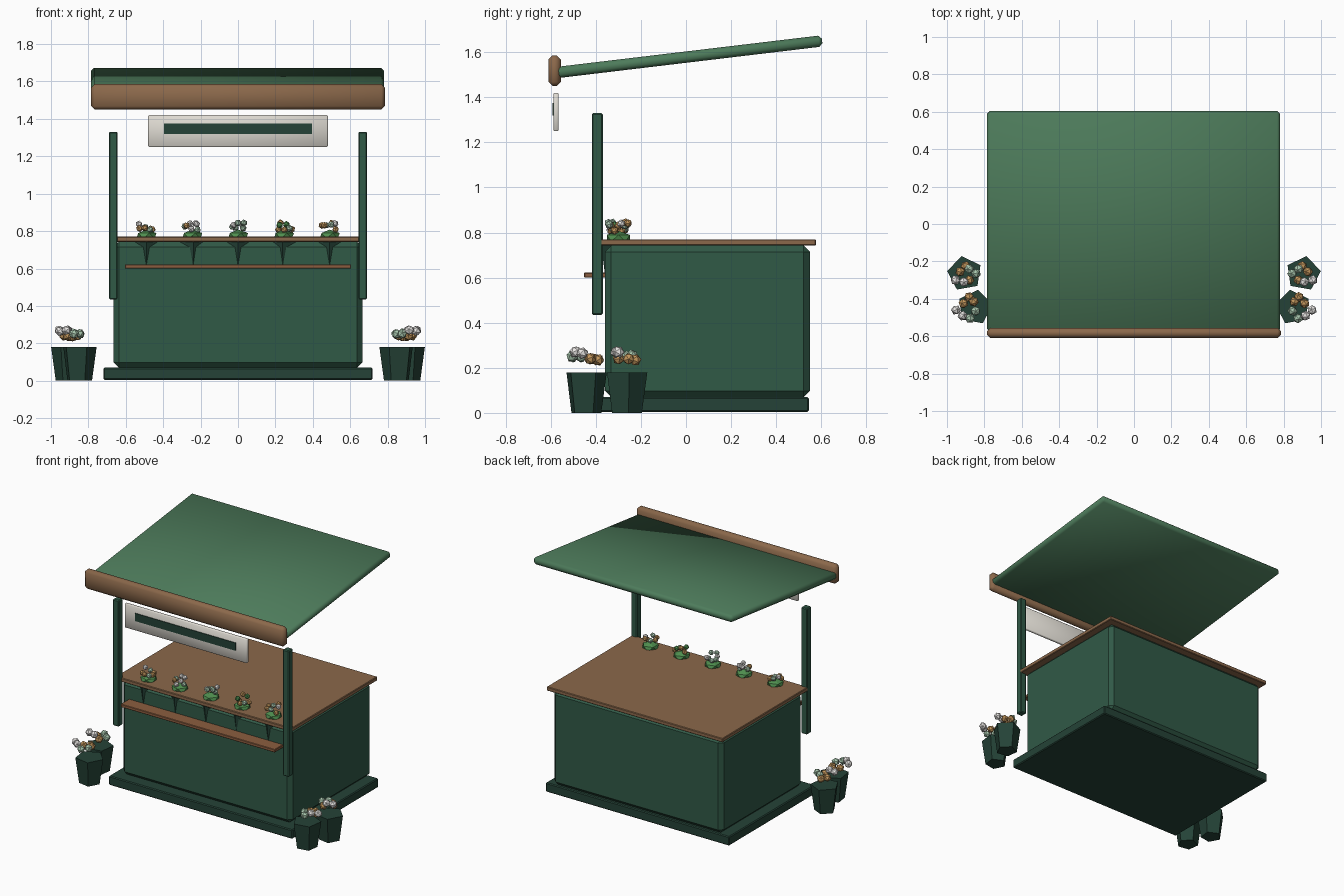
import bpy, bmesh, math, random
from mathutils import Matrix, Vector

if "Cube" in bpy.data.objects:
    bpy.data.objects.remove(bpy.data.objects["Cube"])

random.seed(4)

def mat(name, r, g, b):
    m = bpy.data.materials.new(name)
    m.diffuse_color = (r, g, b, 1)
    m.use_nodes = True
    m.node_tree.nodes["Principled BSDF"].inputs["Base Color"].default_value = m.diffuse_color
    return m

GREEN = mat("painted_green", 0.03, 0.10, 0.062)
DARK = mat("dark_green", 0.018, 0.055, 0.038)
ROOF = mat("awning_green", 0.075, 0.20, 0.105)
WOOD = mat("wood", 0.26, 0.14, 0.07)
RED_WOOD = mat("red_wood", 0.26, 0.11, 0.05)
CREAM = mat("cream", 0.74, 0.71, 0.65)
LEAF = mat("leaf", 0.08, 0.28, 0.08)
ORANGE = mat("orange_petal", 0.55, 0.31, 0.11)
WHITE = mat("white_petal", 0.82, 0.80, 0.78)
PALE = mat("pale_green_petal", 0.40, 0.58, 0.43)

def finish(name, bm, material, loc=(0, 0, 0), rot=(0, 0, 0), smooth=False):
    me = bpy.data.meshes.new(name)
    bm.to_mesh(me)
    bm.free()
    for p in me.polygons:
        p.use_smooth = smooth
    me.materials.append(material)
    ob = bpy.data.objects.new(name, me)
    ob.location, ob.rotation_euler = loc, rot
    bpy.context.collection.objects.link(ob)
    return ob

def box(name, x, y, z, material, bevel=0.0, smooth=False, rot=(0, 0, 0)):
    """Box from (min, max) pairs, with an optional chamfer."""
    bm = bmesh.new()
    size = [b - a for a, b in (x, y, z)]
    bmesh.ops.create_cube(bm, size=1, matrix=Matrix.Diagonal((*size, 1)))
    if bevel:
        bmesh.ops.bevel(bm, geom=bm.edges[:], offset=bevel, segments=1, affect='EDGES')
    loc = [(a + b) / 2 for a, b in (x, y, z)]
    return finish(name, bm, material, loc, rot, smooth)

def tub(name, loc, r_bottom, r_top, h, turn, material):
    """Five-sided tapered pot standing on loc."""
    bm = bmesh.new()
    bmesh.ops.create_cone(bm, cap_ends=True, segments=5, radius1=r_bottom, radius2=r_top, depth=h,
                          matrix=Matrix.Translation((0, 0, h / 2)) @ Matrix.Rotation(turn, 4, 'Z'))
    # turn the first corner to the +x direction before the turn
    first = max(bm.verts, key=lambda v: v.co.z + 1e-3 * v.co.x)
    offset = turn - math.atan2(first.co.y, first.co.x)
    bmesh.ops.rotate(bm, verts=bm.verts[:], matrix=Matrix.Rotation(offset, 3, 'Z'))
    return finish(name, bm, material, loc)

def blooms(name, centre, spots, r):
    """Small faceted balls; spots are (dx, dy, dz, material)."""
    for i, (dx, dy, dz, m) in enumerate(spots):
        bm = bmesh.new()
        bmesh.ops.create_icosphere(bm, subdivisions=1, radius=r)
        finish(f"{name}_bloom_{i}", bm, m, Vector(centre) + Vector((dx, dy, dz)),
               (random.random(), random.random(), random.random() * 3))

# Counter body
box("plinth", (-0.72, 0.72), (-0.42, 0.545), (0.005, 0.07), DARK, 0.006)
box("counter_body", (-0.665, 0.665), (-0.36, 0.55), (0.07, 0.742), GREEN, 0.028)
box("counter_top", (-0.69, 0.69), (-0.385, 0.577), (0.742, 0.77), WOOD, 0.004)
box("front_ledge", (-0.605, 0.605), (-0.452, -0.35), (0.60, 0.622), RED_WOOD, 0.003)

# Posts
for side, s in (("left", -1), ("right", 1)):
    box(f"{side}_post", (s * 0.667 - 0.024, s * 0.667 + 0.024), (-0.418, -0.369),
        (0.435, 1.33), GREEN, 0.006)

# Awning and fascia
box("awning", (-0.785, 0.78), (-0.58, 0.608), (1.555, 1.605), ROOF, 0.015, True,
    (math.radians(6.8), 0, 0))
box("awning_fascia", (-0.785, 0.785), (-0.61, -0.555), (1.45, 1.586), WOOD, 0.018, True)

# Sign board
box("sign_board", (-0.48, 0.48), (-0.587, -0.565), (1.25, 1.42), CREAM, 0.004, True)
box("sign_stripe", (-0.395, 0.395), (-0.592, -0.58), (1.32, 1.375), DARK)

# Counter planters
mixes = [[ORANGE, ORANGE, PALE, WHITE], [WHITE, WHITE, PALE, ORANGE], [PALE, PALE, WHITE, PALE],
         [ORANGE, LEAF, ORANGE, PALE], [ORANGE, PALE, ORANGE, WHITE]]
for i, mix in enumerate(mixes):
    x = (i - 2) * 0.245
    tub(f"counter_planter_{i}", (x, -0.30, 0.55), 0.052, 0.077, 0.205,
        math.radians((54, -85, -90, -95, 126)[i]), DARK)
    bm = bmesh.new()
    bmesh.ops.create_icosphere(bm, subdivisions=1, radius=0.06,
                               matrix=Matrix.Diagonal((1, 1, 0.55, 1)))
    finish(f"planter_foliage_{i}", bm, LEAF, (x, -0.30, 0.775))
    spots = []
    for k in range(7):
        a = k * 2 * math.pi / 7 + i
        d = random.uniform(0.028, 0.045)
        spots.append((d * math.cos(a), d * math.sin(a), random.uniform(-0.02, 0.02), mix[k % 4]))
    blooms(f"planter_{i}", (x, -0.30, 0.825), spots, 0.019)

# Floor pots with flowers, mirrored left and right
back_spots = [(-0.055, 0.0, 0.0, PALE), (-0.02, 0.025, 0.005, PALE), (0.0, 0.04, -0.015, ORANGE),
              (0.03, 0.01, -0.01, ORANGE), (-0.02, -0.035, -0.01, ORANGE),
              (0.01, -0.045, 0.02, WHITE), (0.055, -0.035, 0.02, WHITE)]
front_spots = [(-0.01, 0.055, -0.015, ORANGE), (-0.035, 0.03, -0.01, ORANGE), (0.02, 0.02, -0.01, ORANGE),
               (-0.045, -0.02, 0.0, PALE), (-0.015, -0.06, 0.0, PALE),
               (0.025, -0.045, 0.02, WHITE), (0.06, -0.015, 0.015, WHITE)]
for side, s in (("left", -1), ("right", 1)):
    for part, px, py, fx, turn, spots in (("back", 0.905, -0.265, 0.90, 8, back_spots),
                                          ("front", 0.85, -0.445, 0.892, 28, front_spots)):
        t = math.radians(turn if s > 0 else 180 - turn)
        tub(f"{side}_{part}_pot", (s * px, py, 0), 0.07, 0.095, 0.18, t, DARK)
        blooms(f"{side}_{part}_pot", (s * fx, py, 0.25),
               [(s * dx, dy, dz, m) for dx, dy, dz, m in spots], 0.027)
